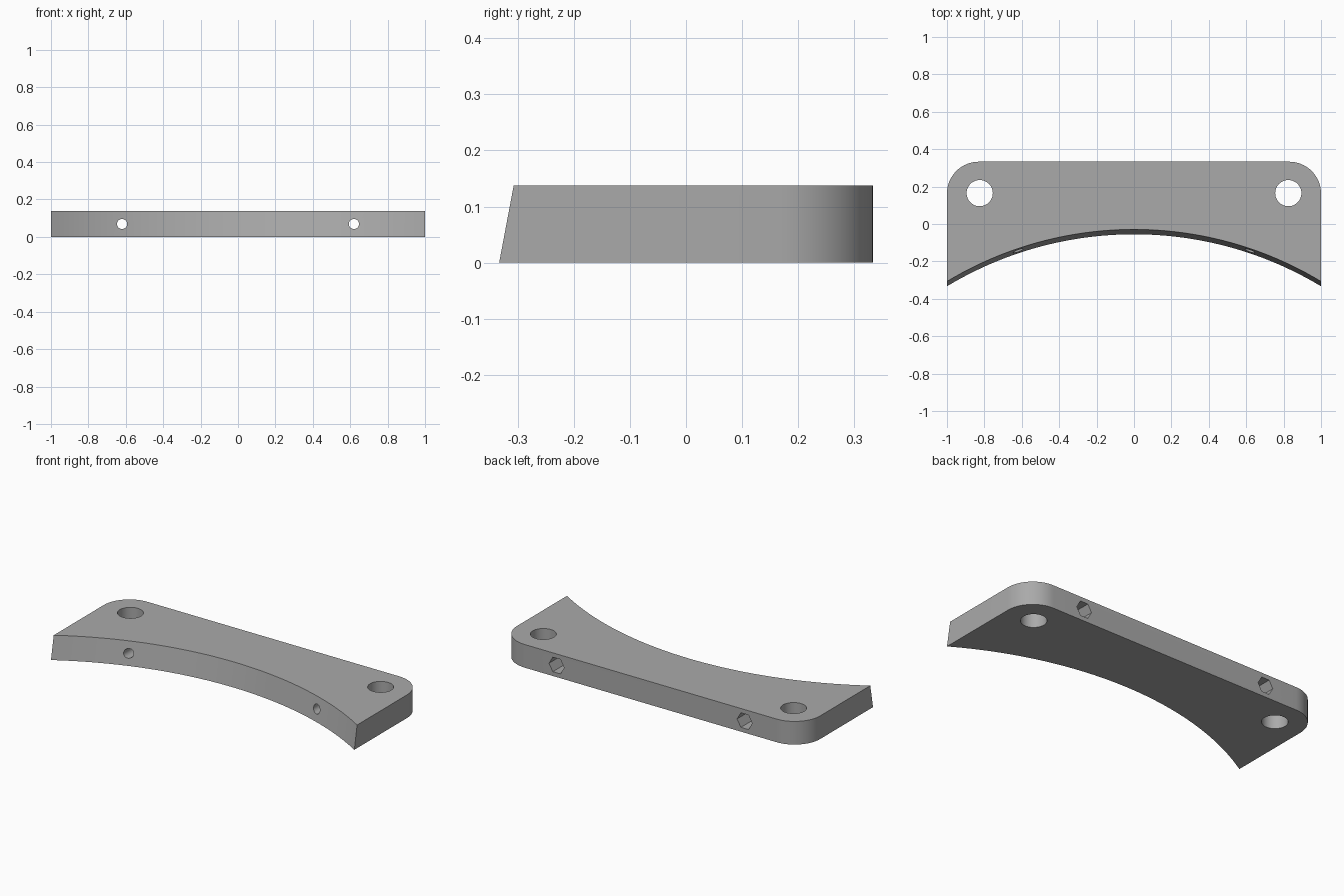
import bpy, bmesh
from math import pi, sin, cos, asin
from mathutils import Matrix, Vector

old = bpy.data.objects.get("Cube")
if old:
    bpy.data.objects.remove(old, do_unlink=True)

HEIGHT = 0.138
BACK = 0.333           # y of the straight back edge
CORNER = 0.17          # back corner radius
SAG = 0.278            # depth of the front arc
LEAN = 0.026           # front face leans back toward the top

grey = bpy.data.materials.new("mid_grey")
grey.use_nodes = True
colour = (0.4, 0.4, 0.4, 1)
grey.diffuse_color = colour
grey.node_tree.nodes["Principled BSDF"].inputs["Base Color"].default_value = colour


def make_object(name, bm):
    bmesh.ops.recalc_face_normals(bm, faces=bm.faces)
    mesh = bpy.data.meshes.new(name)
    bm.to_mesh(mesh)
    bm.free()
    mesh.materials.append(grey)
    obj = bpy.data.objects.new(name, mesh)
    bpy.context.collection.objects.link(obj)
    return obj


def outline(shift):
    """Plan of the bracket: concave front arc, rounded back corners."""
    radius = (1 + SAG ** 2) / (2 * SAG)
    half = asin(1 / radius)
    points = []
    for i in range(49):
        a = half * (i / 24 - 1)
        points.append((radius * sin(a), -BACK + SAG + shift - radius * (1 - cos(a))))
    for side, start in ((1, 0), (-1, pi / 2)):
        for i in range(17):
            a = start + pi / 2 * i / 16
            points.append((side * (1 - CORNER) + CORNER * cos(a),
                           BACK - CORNER + CORNER * sin(a)))
    return points


# Bracket body
bm = bmesh.new()
lower = [bm.verts.new((x, y, 0)) for x, y in outline(0)]
upper = [bm.verts.new((x, y, HEIGHT)) for x, y in outline(LEAN)]
bm.faces.new(lower)
bm.faces.new(upper)
for i in range(len(lower)):
    j = (i + 1) % len(lower)
    bm.faces.new((lower[i], lower[j], upper[j], upper[i]))
bracket = make_object("curved_bracket", bm)


def drill(name, start, end, radius, sides):
    """Cut a straight hole from start to end."""
    start, end = Vector(start), Vector(end)
    axis = end - start
    turn = Matrix.Rotation(pi / 2, 4, "X") if abs(axis.y) > abs(axis.z) else Matrix()
    spin = Matrix.Rotation(pi / 2 if sides == 6 else 0, 4, "Z")
    bm = bmesh.new()
    bmesh.ops.create_cone(bm, cap_ends=True, segments=sides, radius1=radius,
                          radius2=radius, depth=axis.length,
                          matrix=Matrix.Translation((start + end) / 2) @ turn @ spin)
    cutter = make_object(name, bm)
    cutter.hide_render = True
    mod = bracket.modifiers.new(name, "BOOLEAN")
    mod.object = cutter
    mod.operation = "DIFFERENCE"
    mod.solver = "EXACT"
    bpy.context.view_layer.objects.active = bracket
    bpy.ops.object.modifier_apply(modifier=mod.name)
    bpy.data.objects.remove(cutter, do_unlink=True)


# Mounting holes, screw holes and hexagonal nut pockets
middle = HEIGHT / 2
for side in (-1, 1):
    drill("mounting_hole", (side * 0.825, 0.165, -0.1), (side * 0.825, 0.165, 0.3), 0.07, 48)
    drill("screw_hole", (side * 0.62, -0.5, middle), (side * 0.62, 0.5, middle), 0.027, 32)
    drill("nut_pocket", (side * 0.62, 0.1, middle), (side * 0.62, 0.5, middle), 0.05, 6)

# Smooth the curves, keep the edges crisp
bpy.ops.object.select_all(action="DESELECT")
bracket.select_set(True)
bpy.context.view_layer.objects.active = bracket
bpy.ops.object.shade_smooth_by_angle(angle=pi / 6)
